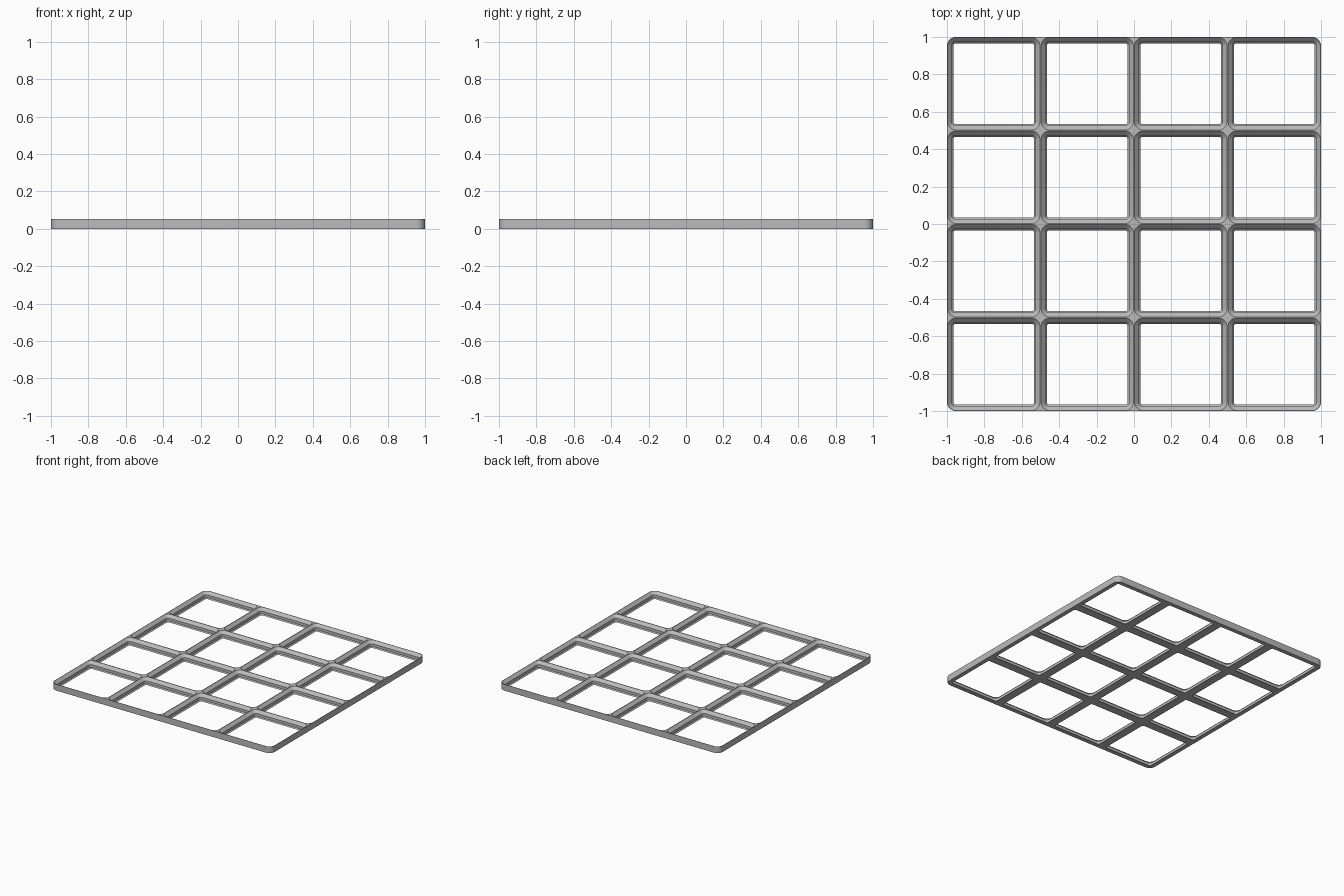
import bpy, bmesh
from math import sin, cos, pi, radians

cube = bpy.data.objects.get("Cube")
if cube:
    bpy.data.objects.remove(cube, do_unlink=True)

CELLS = 4
PITCH = 2 / CELLS
MM = PITCH / 42          # one cell is 42 design units wide
HEIGHT = 4.4
RADIUS = 4

grey = bpy.data.materials.new("light grey")
grey.use_nodes = True
colour = (0.5, 0.5, 0.5, 1)
grey.diffuse_color = colour
grey.node_tree.nodes["Principled BSDF"].inputs["Base Color"].default_value = colour


def rounded_ring(bm, cx, cy, half, radius, z, steps=10):
    """Ring of vertices along a rounded square."""
    ring = []
    for q in range(4):
        mid = pi / 4 + q * pi / 2
        sx, sy = (1 if cos(mid) > 0 else -1), (1 if sin(mid) > 0 else -1)
        for i in range(steps + 1):
            a = (q + i / steps) * pi / 2
            ring.append(bm.verts.new((cx + sx * (half - radius) + radius * cos(a),
                                      cy + sy * (half - radius) + radius * sin(a), z)))
    return ring


def loft(bm, rings):
    """Closed solid through a stack of rings."""
    bm.faces.new(rings[0][::-1])
    bm.faces.new(rings[-1])
    n = len(rings[0])
    for low, high in zip(rings, rings[1:]):
        for i in range(n):
            j = (i + 1) % n
            bm.faces.new((low[i], low[j], high[j], high[i]))


def make_object(name, bm):
    mesh = bpy.data.meshes.new(name)
    bm.to_mesh(mesh)
    bm.free()
    mesh.materials.append(grey)
    obj = bpy.data.objects.new(name, mesh)
    bpy.context.collection.objects.link(obj)
    return obj


# Solid plate with rounded corners
bm = bmesh.new()
loft(bm, [rounded_ring(bm, 0, 0, 1, RADIUS * MM, z * MM) for z in (0, HEIGHT)])
plate = make_object("grid_baseplate", bm)

# Stepped pockets: (height, inset) from the small lower lip to the wide rim
profile = [(-1, 2.85), (0, 2.85), (0.7, 2.15), (2.5, 2.15), (HEIGHT, 0.25), (HEIGHT + 1, 0.25)]
bm = bmesh.new()
for ix in range(CELLS):
    for iy in range(CELLS):
        cx, cy = [(i - (CELLS - 1) / 2) * PITCH for i in (ix, iy)]
        loft(bm, [rounded_ring(bm, cx, cy, PITCH / 2 - inset * MM,
                               (RADIUS - inset) * MM, z * MM) for z, inset in profile])
pockets = make_object("pocket_cutters", bm)
pockets.hide_render = True

# Cut the pockets, then drop the cutter
cut = plate.modifiers.new("pockets", "BOOLEAN")
cut.operation = "DIFFERENCE"
cut.solver = "EXACT"
cut.object = pockets
bpy.ops.object.select_all(action="DESELECT")
bpy.context.view_layer.objects.active = plate
plate.select_set(True)
bpy.ops.object.modifier_apply(modifier=cut.name)
bpy.data.objects.remove(pockets, do_unlink=True)
bpy.ops.object.shade_smooth_by_angle(angle=radians(30))
